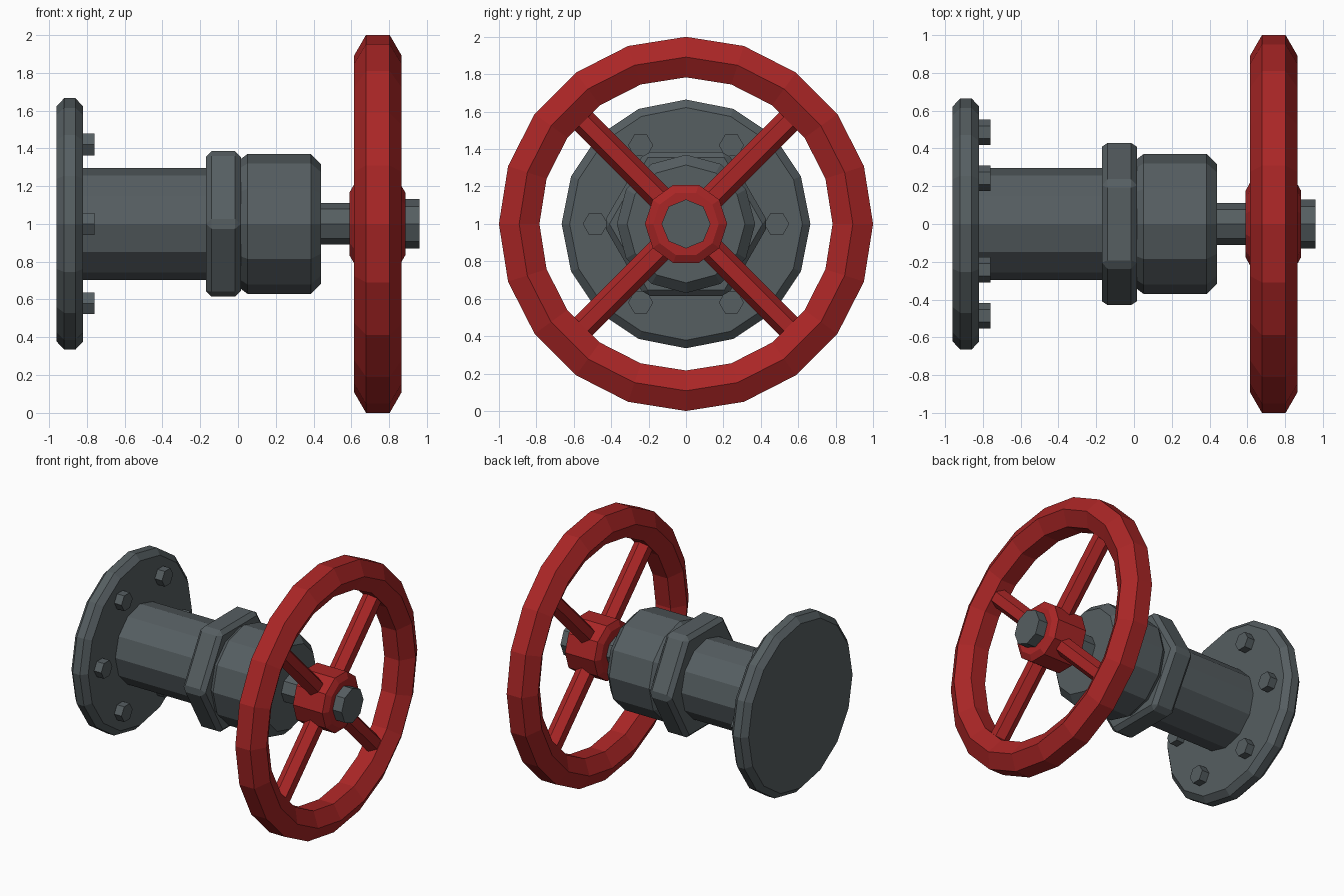
import bpy, bmesh, math
from mathutils import Vector, Matrix

if "Cube" in bpy.data.objects:
    bpy.data.objects.remove(bpy.data.objects["Cube"])

AXIS_Z = 1.0


def material(name, color):
    m = bpy.data.materials.new(name)
    m.diffuse_color = (*color, 1)
    m.use_nodes = True
    m.node_tree.nodes["Principled BSDF"].inputs["Base Color"].default_value = m.diffuse_color
    return m


GREY = material("dark grey metal", (0.092, 0.112, 0.120))
RED = material("red paint", (0.40, 0.019, 0.019))


def finish(bm, name, mat):
    bmesh.ops.recalc_face_normals(bm, faces=bm.faces[:])
    me = bpy.data.meshes.new(name)
    bm.to_mesh(me)
    bm.free()
    me.materials.append(mat)
    ob = bpy.data.objects.new(name, me)
    bpy.context.collection.objects.link(ob)
    return ob


def lathe(name, profile, sides, mat, start=0.0, y=0.0, z=AXIS_Z, ring=False):
    """Turn (x, radius) points around a line parallel to x; ring closes the profile on itself."""
    bm = bmesh.new()
    loops = []
    for x, r in profile:
        loops.append([bm.verts.new((x, y + r * math.cos(start + math.tau * i / sides),
                                    z + r * math.sin(start + math.tau * i / sides)))
                      for i in range(sides)])
    pairs = list(zip(loops, loops[1:]))
    if ring:
        pairs.append((loops[-1], loops[0]))
    else:
        bm.faces.new(loops[0])
        bm.faces.new(loops[-1])
    for a, b in pairs:
        for i in range(sides):
            j = (i + 1) % sides
            bm.faces.new((a[i], a[j], b[j], b[i]))
    return finish(bm, name, mat)


# flange, pipe and packing body
lathe("flange", [(-0.96, 0.622), (-0.92, 0.665), (-0.86, 0.665), (-0.82, 0.622)], 16, GREY)
lathe("pipe", [(-0.84, 0.297), (-0.10, 0.297)], 12, GREY)
lathe("packing_body", [(-0.01, 0.325), (0.05, 0.37), (0.385, 0.37), (0.44, 0.315)], 12, GREY)

# hex nut with all edges bevelled
nut = lathe("hex_nut", [(-0.17, 0.444), (0.015, 0.444)], 6, GREY)
bevel = nut.modifiers.new("bevel", 'BEVEL')
bevel.width = 0.03
bevel.segments = 1

# flange bolts
for k in range(6):
    a = math.tau * k / 6
    lathe(f"flange_bolt_{k + 1}", [(-0.84, 0.067), (-0.76, 0.067)], 6, GREY,
          y=0.485 * math.cos(a), z=AXIS_Z + 0.485 * math.sin(a))

# stem and end cap
lathe("stem", [(0.42, 0.11), (0.62, 0.11)], 8, GREY)
lathe("stem_cap", [(0.86, 0.131), (0.96, 0.131)], 8, GREY)

# handwheel hub and rim
lathe("wheel_hub", [(0.59, 0.175), (0.615, 0.22), (0.86, 0.22), (0.885, 0.175)], 10, RED)
rim = [(0.74 + 0.125 * math.cos(math.tau * i / 6), 0.892 + 0.125 * math.sin(math.tau * i / 6))
       for i in range(6)]
lathe("wheel_rim", rim, 20, RED, start=math.pi / 2, ring=True)

# four diagonal spokes
for k in range(4):
    d = math.pi / 4 + k * math.pi / 2
    direction = Vector((0, math.cos(d), math.sin(d)))
    side = Vector((0, -math.sin(d), math.cos(d)))
    bm = bmesh.new()
    ends = []
    for r in (0.15, 0.86):
        ends.append([bm.verts.new(Vector((0.74, 0, AXIS_Z)) + direction * r
                                  + side * 0.068 * math.cos(math.tau * i / 6)
                                  + Vector((0.068 * math.sin(math.tau * i / 6), 0, 0)))
                     for i in range(6)])
    bm.faces.new(ends[0])
    bm.faces.new(ends[1])
    for i in range(6):
        j = (i + 1) % 6
        bm.faces.new((ends[0][i], ends[0][j], ends[1][j], ends[1][i]))
    finish(bm, f"wheel_spoke_{k + 1}", RED)
